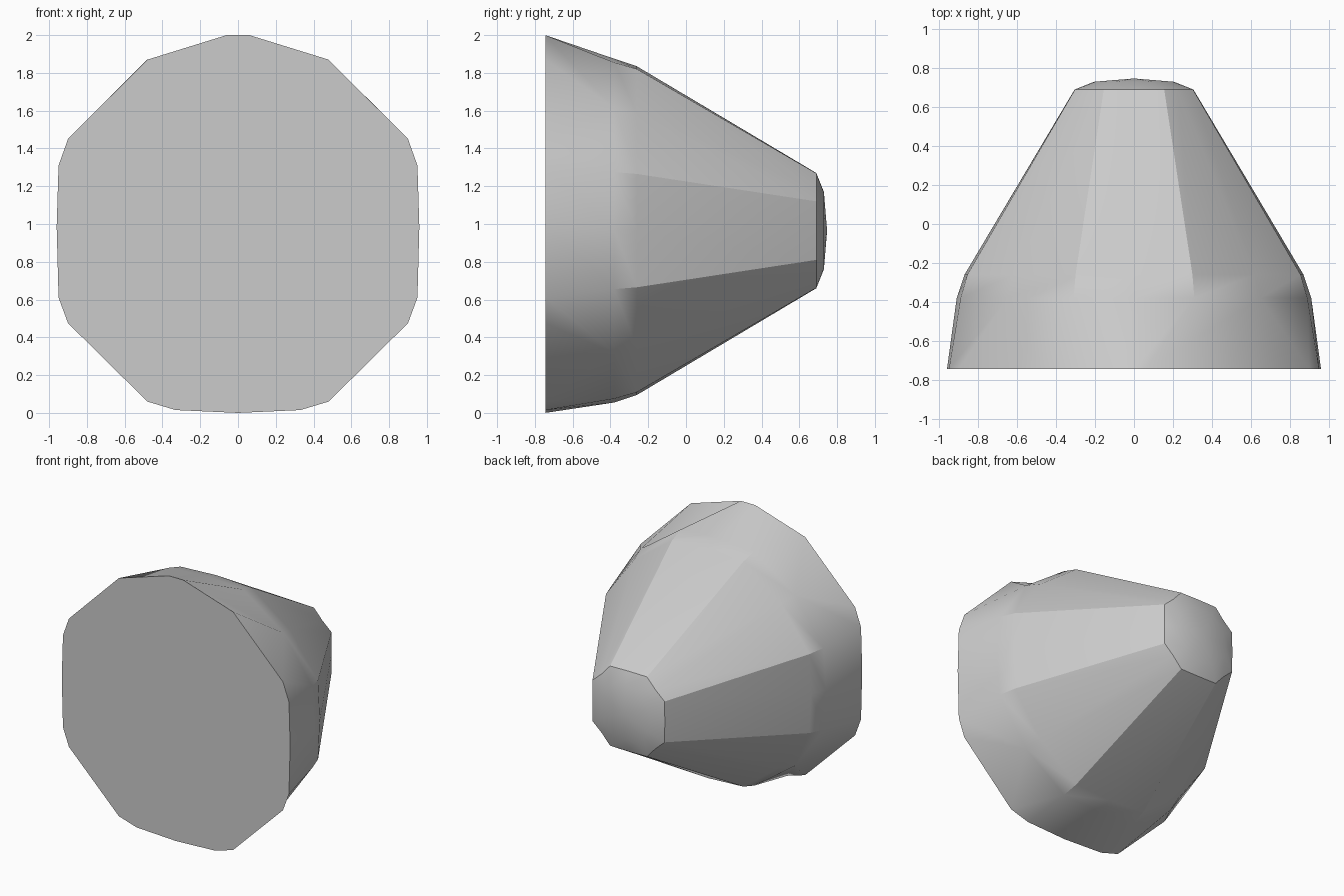
import bpy, bmesh, math

cube = bpy.data.objects.get("Cube")
if cube:
    bpy.data.objects.remove(cube, do_unlink=True)

grey = bpy.data.materials.new("light grey")
grey.use_nodes = True
grey.diffuse_color = (0.6, 0.6, 0.6, 1)
grey.node_tree.nodes["Principled BSDF"].inputs["Base Color"].default_value = (0.6, 0.6, 0.6, 1)

MID = 0.965


def mirrored(half):
    """Close a right-hand outline running from top to bottom."""
    return half + [(-x, z) for x, z in half[-2:0:-1]]


def round_section(r, flat_r, flat, diag):
    """Rounded section: flattened at the four sides, one point on each diagonal."""
    top = [(0, r), (flat, flat_r), (diag, diag), (diag, diag), (flat_r, flat)]
    return mirrored(top + [(r, 0)] + [(x, -z) for x, z in reversed(top)])


# Octagonal base outline with bulging sides and a peaked top
base = mirrored([(0, 1.035), (0.06, 1.035), (0.48, 0.905), (0.9, 0.485), (0.95, 0.345),
                 (0.96, 0.02), (0.95, -0.355), (0.9, -0.49), (0.48, -0.905),
                 (0.33, -0.95), (0, -0.965)])

# Sections from base to nose: depth and outline
sections = [
    (-0.745, base),
    (-0.38, round_section(0.91, 0.89, 0.31, 0.65)),
    (-0.26, round_section(0.87, 0.855, 0.3, 0.62)),
    (0.69, round_section(0.305, 0.303, 0.155, 0.225)),
    (0.73, round_section(0.205, 0.2, 0.09, 0.15)),
]

bm = bmesh.new()
rings = [[bm.verts.new((x, y, MID + z)) for x, z in pts] for y, pts in sections]
for a, b in zip(rings, rings[1:]):
    for i in range(len(a)):
        j = (i + 1) % len(a)
        bm.faces.new((a[i], a[j], b[j], b[i]))
bm.faces.new(rings[0])

# Slightly domed nose tip
tip = bm.verts.new((0, 0.747, MID))
nose = rings[-1]
for i in range(len(nose)):
    bm.faces.new((nose[i], nose[(i + 1) % len(nose)], tip))

bmesh.ops.remove_doubles(bm, verts=bm.verts, dist=0.0005)
bmesh.ops.recalc_face_normals(bm, faces=bm.faces)
mesh = bpy.data.meshes.new("tapered_body")
bm.to_mesh(mesh)
bm.free()
mesh.materials.append(grey)

body = bpy.data.objects.new("tapered_body", mesh)
bpy.context.collection.objects.link(body)
bpy.ops.object.select_all(action="DESELECT")
body.select_set(True)
bpy.context.view_layer.objects.active = body
bpy.ops.object.shade_smooth_by_angle(angle=math.radians(30))
